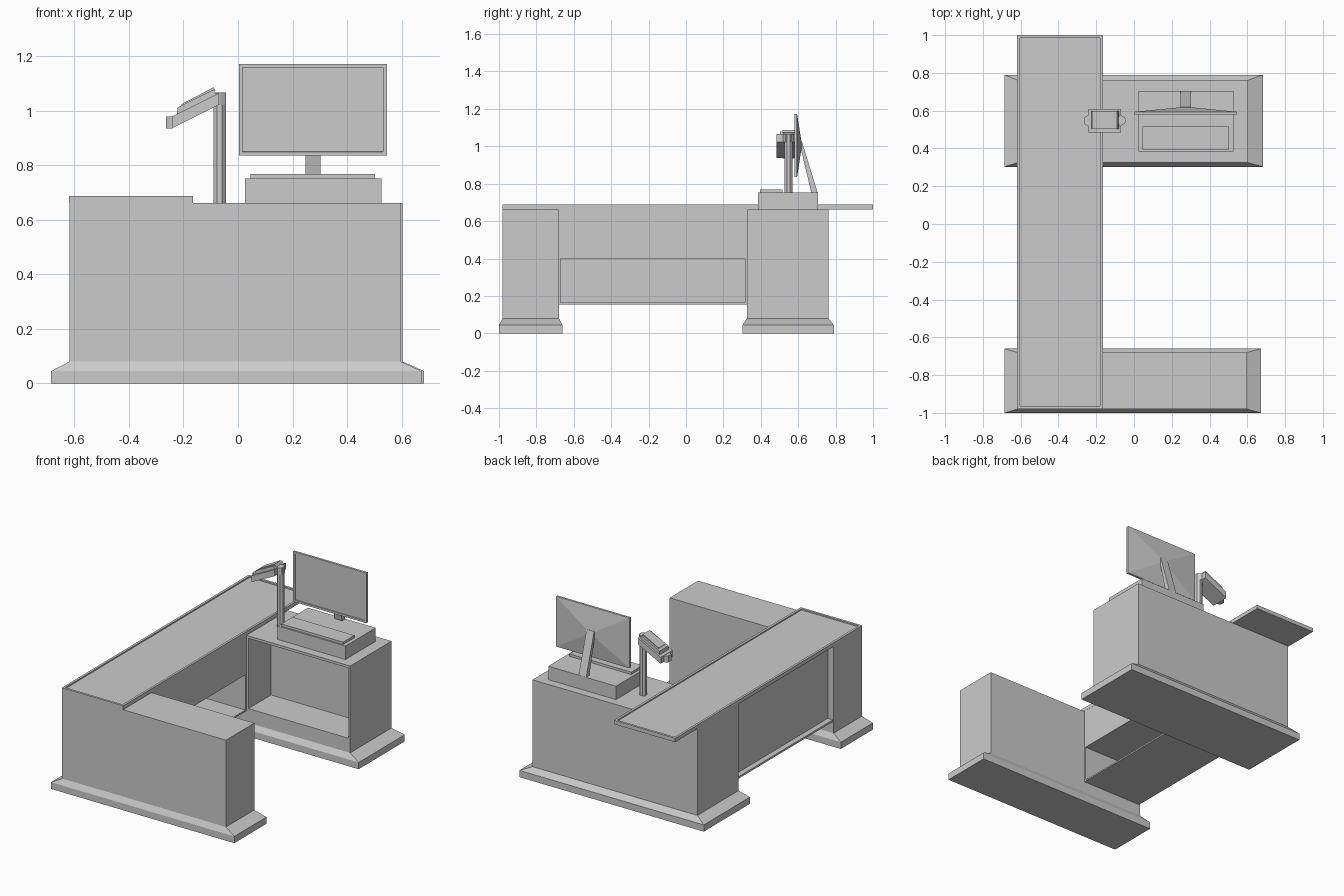
import bpy, bmesh, math
from mathutils import Vector

if "Cube" in bpy.data.objects:
    bpy.data.objects.remove(bpy.data.objects["Cube"])


def loft(name, loops, rim=None):
    """Skin matching loops, cap both ends. rim = (direction, inset, depth) sinks one face."""
    bm = bmesh.new()
    rings = [[bm.verts.new(p) for p in loop] for loop in loops]
    n = len(rings[0])
    for a, b in zip(rings, rings[1:]):
        for i in range(n):
            j = (i + 1) % n
            bm.faces.new((a[i], a[j], b[j], b[i]))
    bm.faces.new(rings[0])
    bm.faces.new(rings[-1])
    bmesh.ops.recalc_face_normals(bm, faces=bm.faces[:])
    if rim:
        d, inset, depth = rim
        d = Vector(d)
        bm.normal_update()
        face = max((f for f in bm.faces if f.normal.dot(d) > 0.95), key=lambda f: f.calc_area())
        bmesh.ops.inset_individual(bm, faces=[face], thickness=inset)
        bmesh.ops.inset_individual(bm, faces=[face], thickness=0.0005)
        bmesh.ops.translate(bm, verts=face.verts[:], vec=-d * depth)
    me = bpy.data.meshes.new(name)
    bm.to_mesh(me)
    bm.free()
    ob = bpy.data.objects.new(name, me)
    bpy.context.collection.objects.link(ob)
    return ob


def rect(x0, x1, y0, y1, z):
    return [(x0, y0, z), (x1, y0, z), (x1, y1, z), (x0, y1, z)]


def wall(x0, x1, z0, z1, y):
    return [(x0, y, z0), (x1, y, z0), (x1, y, z1), (x0, y, z1)]


def box(name, x0, x1, y0, y1, z0, z1, rim=None):
    return loft(name, [rect(x0, x1, y0, y1, z0), rect(x0, x1, y0, y1, z1)], rim)


def cut(ob, *dims):
    """Carve a box-shaped compartment out of an object."""
    cutter = box("cutter", *dims)
    cutter.hide_render = True
    mod = ob.modifiers.new("compartment", 'BOOLEAN')
    mod.object, mod.operation, mod.solver = cutter, 'DIFFERENCE', 'EXACT'
    bpy.context.view_layer.objects.active = ob
    bpy.ops.object.modifier_apply(modifier=mod.name)
    bpy.data.objects.remove(cutter)


def pedestal(name, xr, y0, y1, foot_x, foot_y0, foot_y1):
    foot = (-0.685, foot_x, foot_y0, foot_y1)
    body = (-0.618, xr, y0, y1)
    return loft(name, [rect(*foot, 0), rect(*foot, 0.045), rect(*body, 0.08), rect(*body, 0.662)])


# Two pedestals with sloped plinths; the far one has an open shelf
pedestal("near_pedestal", 0.597, -0.98, -0.68, 0.673, -1.0, -0.66)
far = pedestal("far_pedestal", 0.604, 0.325, 0.762, 0.682, 0.303, 0.79)
cut(far, -0.15, 0.59, 0.2, 0.565, 0.175, 0.645)

# Bridge between pedestals, hollowed towards the seat, with outer ledge
bridge = box("bridge", -0.575, -0.166, -0.68, 0.325, 0.155, 0.664)
cut(bridge, -0.555, 0.0, -0.67, 0.315, 0.165, 0.40)
box("bridge_ledge", -0.612, -0.575, -0.68, 0.325, 0.155, 0.168)

# Customer counter with recessed top
box("counter_top", -0.62, -0.165, -0.98, 1.0, 0.662, 0.688, ((0, 0, 1), 0.022, 0.008))

# Computer base and keyboard
box("computer_base", 0.025, 0.527, 0.385, 0.705, 0.662, 0.752)
box("keyboard", 0.045, 0.502, 0.395, 0.515, 0.752, 0.768)

# Screen with bezel and pyramidal back
outer = (0.003, 0.546, 0.836, 1.172)
loft("screen", [wall(*outer, 0.579), wall(*outer, 0.594), wall(0.25, 0.30, 0.99, 1.02, 0.618)],
     ((0, -1, 0), 0.019, 0.006))

# Leaning screen leg
leg = [(0.605, 1.025), (0.62, 1.025), (0.704, 0.752), (0.67, 0.752)]
loft("screen_leg", [[(x, y, z) for y, z in leg] for x in (0.247, 0.303)])

# Octagonal terminal post with slanted top
cx, cy, r = -0.067, 0.548, 0.024
ring = [(cx + r * math.cos(math.radians(45 * i + 22.5)), cy + r * math.sin(math.radians(45 * i + 22.5)))
        for i in range(8)]
loft("terminal_post", [[(x, y, 0.662) for x, y in ring], [(x, y, 1.066) for x, y in ring]])


# Tilted payment terminal: profiles in side view, extruded across
def slab(name, pts, y0, y1):
    return loft(name, [[(x, y, z) for x, z in pts] for y in (y0, y1)])


slab("terminal_cradle", [(-0.24, 0.937), (-0.07, 1.022), (-0.07, 1.065), (-0.24, 0.98)], 0.485, 0.61)
slab("terminal_body", [(-0.224, 0.985), (-0.222, 1.012), (-0.09, 1.078), (-0.08, 1.06)], 0.503, 0.597)
slab("terminal_screen", [(-0.205, 1.015), (-0.207, 1.024), (-0.09, 1.086), (-0.082, 1.074)], 0.515, 0.585)

# Tapered end clip on the cradle
clip = [(-0.24, 0.517), (-0.24, 0.578), (-0.252, 0.572), (-0.264, 0.562), (-0.264, 0.533), (-0.252, 0.523)]
loft("cradle_clip", [[(x, y, z) for x, y in clip] for z in (0.935, 0.978)])
clip = [(-0.075, 0.517), (-0.075, 0.578), (-0.062, 0.572), (-0.047, 0.562), (-0.047, 0.533), (-0.062, 0.523)]
loft("post_clip", [[(x, y, z) for x, y in clip] for z in (1.022, 1.066)])
